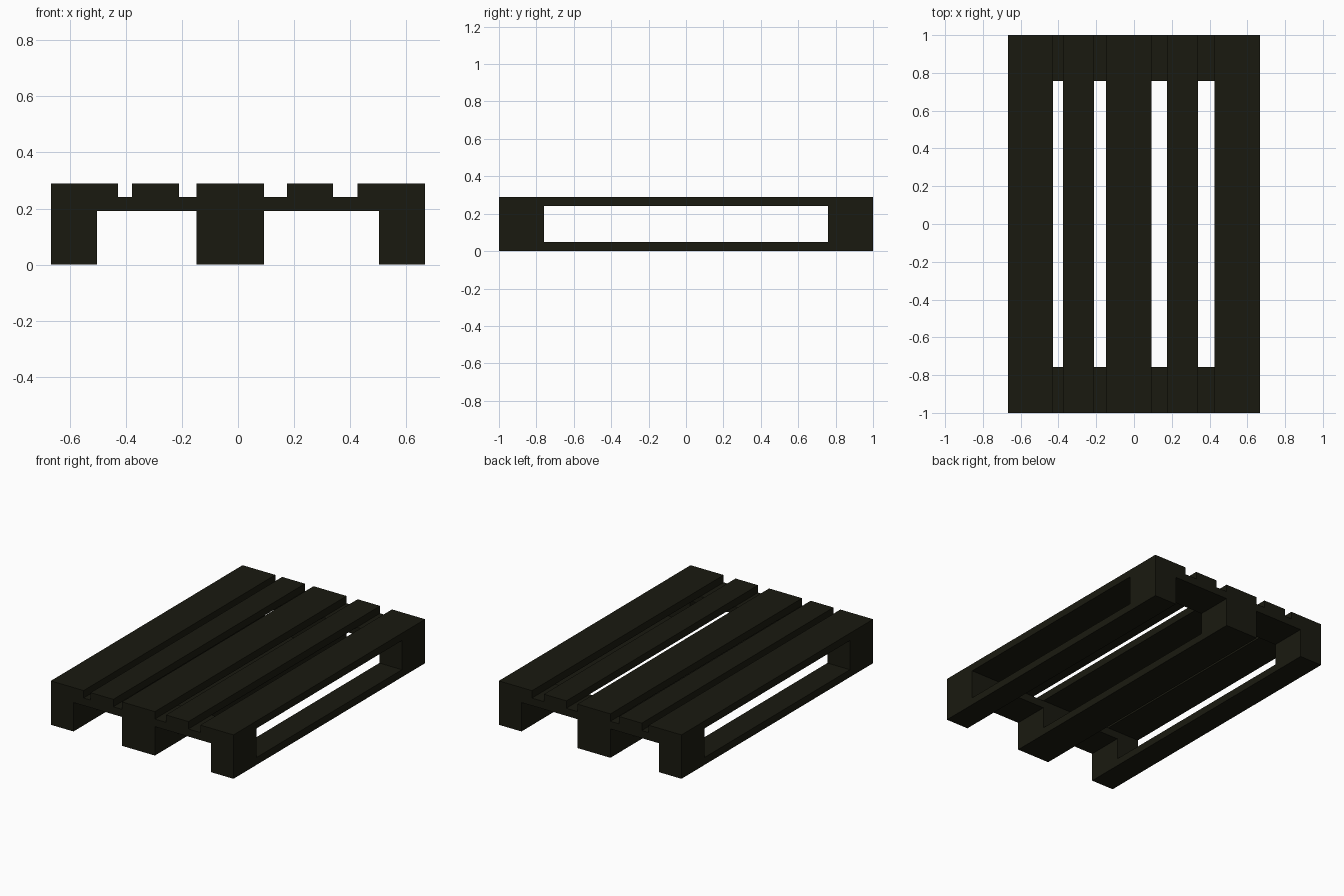
import bpy

if "Cube" in bpy.data.objects:
    bpy.data.objects.remove(bpy.data.objects["Cube"])

mat = bpy.data.materials.new("dark_wood")
mat.diffuse_color = (0.01, 0.01, 0.005, 1)
mat.use_nodes = True
mat.node_tree.nodes["Principled BSDF"].inputs["Base Color"].default_value = mat.diffuse_color


def box(name, x, y, z):
    """Axis-aligned box from (min, max) ranges."""
    bpy.ops.mesh.primitive_cube_add(size=1, location=[sum(r) / 2 for r in (x, y, z)])
    ob = bpy.context.object
    ob.name = name
    ob.scale = [r[1] - r[0] for r in (x, y, z)]
    bpy.ops.object.transform_apply(location=False, rotation=False, scale=True)
    ob.data.materials.append(mat)


FULL = (-1, 1)
ENDS = {"front": (-1, -0.758), "back": (0.758, 1)}
DECK = [(-0.667, -0.428), (-0.377, -0.211), (-0.148, 0.093), (0.174, 0.338), (0.425, 0.667)]
RUNNERS = {"left": (-0.667, -0.502), "middle": (-0.148, 0.093), "right": (0.502, 0.667)}

# Top deck boards
for i, x in enumerate(DECK, 1):
    box(f"deck_board_{i}", x, FULL, (0.241, 0.29))

# Cross boards under the deck at each end
for end, y in ENDS.items():
    box(f"{end}_cross_board", (-0.667, 0.667), y, (0.191, 0.241))

# Bottom runners with spacer blocks at each end
for side, x in RUNNERS.items():
    box(f"{side}_runner", x, FULL, (0, 0.049))
    for end, y in ENDS.items():
        box(f"{end}_{side}_block", x, y, (0.049, 0.191))
